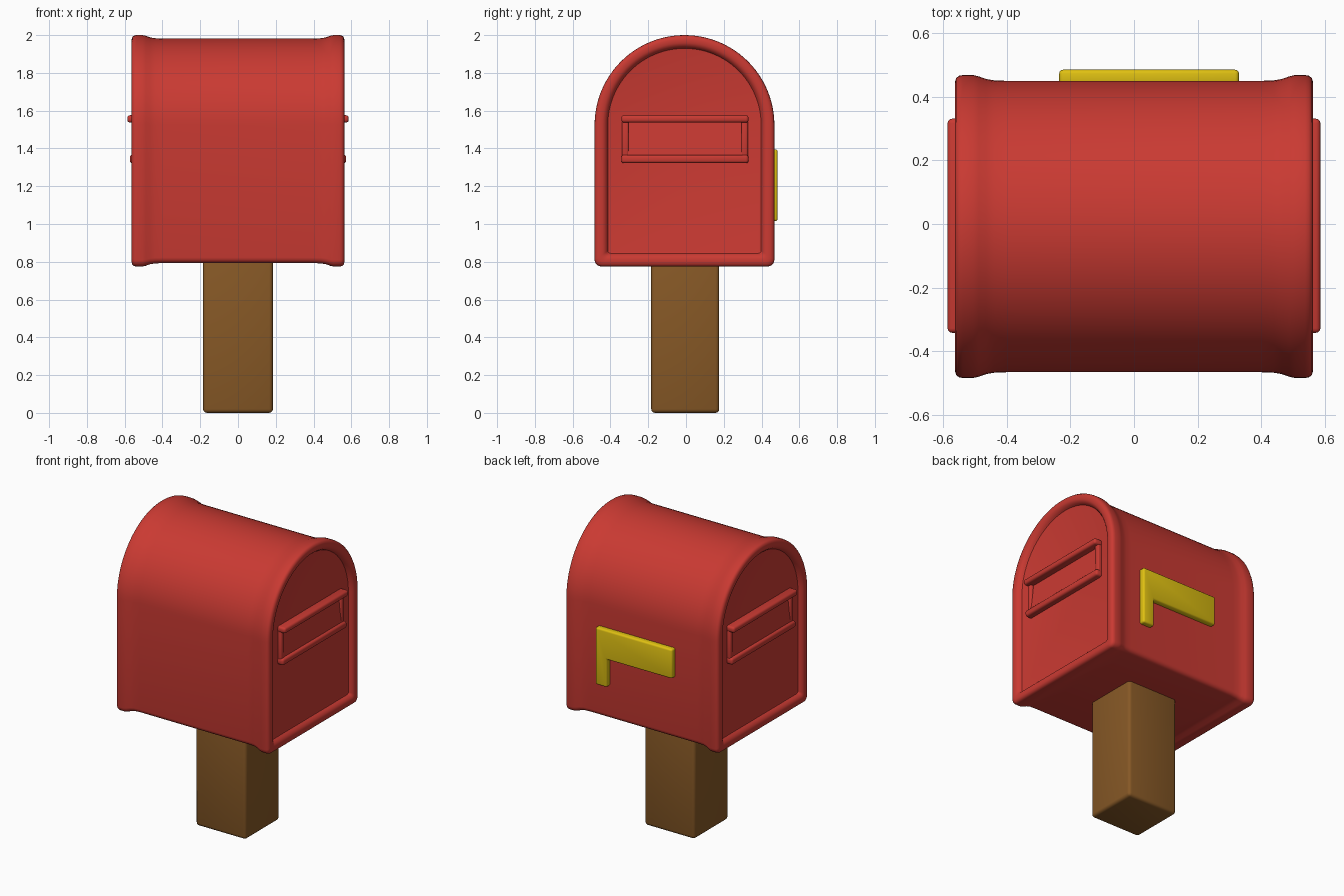
import bpy, bmesh, math
from mathutils import Vector

if "Cube" in bpy.data.objects:
    bpy.data.objects.remove(bpy.data.objects["Cube"])

CY = -0.008          # centre line of the box in y


def material(name, rgb):
    m = bpy.data.materials.new(name)
    m.diffuse_color = (*rgb, 1)
    m.use_nodes = True
    m.node_tree.nodes["Principled BSDF"].inputs["Base Color"].default_value = m.diffuse_color
    return m


RED = material("red paint", (0.59, 0.042, 0.032))
BROWN = material("brown wood", (0.24, 0.098, 0.019))
YELLOW = material("yellow paint", (0.74, 0.53, 0.006))


def finish(name, bm, mat, angle=40):
    bmesh.ops.recalc_face_normals(bm, faces=bm.faces[:])
    me = bpy.data.meshes.new(name)
    bm.to_mesh(me)
    bm.free()
    me.materials.append(mat)
    ob = bpy.data.objects.new(name, me)
    bpy.context.collection.objects.link(ob)
    bpy.ops.object.select_all(action='DESELECT')
    ob.select_set(True)
    bpy.context.view_layer.objects.active = ob
    bpy.ops.object.shade_smooth_by_angle(angle=math.radians(angle))
    return ob


def soften(bm, r):
    bmesh.ops.bevel(bm, geom=bm.edges[:], offset=r, segments=3,
                    profile=0.5, affect='EDGES', clamp_overlap=True)


def box(name, lo, hi, r, mat):
    bm = bmesh.new()
    bmesh.ops.create_cube(bm, size=1)
    for v in bm.verts:
        v.co = Vector([(a + b) / 2 + c * (b - a) for a, b, c in zip(lo, hi, v.co)])
    soften(bm, r)
    return finish(name, bm, mat)


def prism(name, pts, direction, r, mat):
    """Extrude a flat polygon along a direction and round its edges."""
    bm = bmesh.new()
    f = bm.faces.new([bm.verts.new(p) for p in pts])
    ext = bmesh.ops.extrude_face_region(bm, geom=[f])["geom"]
    for v in ext:
        if isinstance(v, bmesh.types.BMVert):
            v.co += Vector(direction)
    bmesh.ops.recalc_face_normals(bm, faces=bm.faces[:])
    if r:
        soften(bm, r)
    return finish(name, bm, mat)


def outline(d):
    """Arched box outline (y, z), shrunk inwards by d."""
    w, b, zc = 0.476 - d, 0.775 + d, 1.524
    r = max(0.035 - 0.3 * d, 0.008)
    pts = []
    for i in range(5):
        a = math.radians(-90 + 22.5 * i)
        pts.append((w - r + r * math.cos(a), b + r + r * math.sin(a)))
    for i in range(49):
        a = math.pi * i / 48
        pts.append((w * math.cos(a), zc + w * math.sin(a)))
    for i in range(5):
        a = math.radians(180 + 22.5 * i)
        pts.append((-w + r + r * math.cos(a), b + r + r * math.sin(a)))
    return pts


# Box: one lofted shell with raised rims and sunken end panels
half = [(0.532, 0.078), (0.534, 0.070), (0.546, 0.064), (0.557, 0.054),
        (0.562, 0.042), (0.563, 0.022), (0.559, 0.009), (0.550, 0.002),
        (0.538, 0.0), (0.505, 0.0), (0.488, 0.004), (0.465, 0.012),
        (0.440, 0.0165), (0.40, 0.018)]
rings = half + [(-x, d) for x, d in reversed(half)]
bm = bmesh.new()
loops = [[bm.verts.new((x, CY + y, z)) for y, z in outline(d)] for x, d in rings]
for a, b in zip(loops, loops[1:]):
    n = len(a)
    for i in range(n):
        j = (i + 1) % n
        bm.faces.new((a[i], a[j], b[j], b[i]))
bm.faces.new(loops[0])
bm.faces.new(loops[-1])
finish("mailbox_body", bm, RED)

# Post
box("post", (-0.185, -0.184, 0), (0.185, 0.176, 0.82), 0.02, BROWN)

# Letter slots on both ends: hood, sill, side bars and a tilted flap
for s, side in ((1, "right"), (-1, "left")):
    def bar(part, y0, y1, z0, z1, out, r):
        x0, x1 = sorted((s * 0.515, s * out))
        box(f"{side}_slot_{part}", (x0, y0, z0), (x1, y1, z1), r, RED)

    bar("hood", -0.342, 0.331, 1.537, 1.576, 0.586, 0.014)
    bar("sill", -0.342, 0.331, 1.322, 1.366, 0.573, 0.014)
    bar("front_bar", -0.338, -0.304, 1.34, 1.56, 0.556, 0.009)
    bar("back_bar", 0.293, 0.327, 1.34, 1.56, 0.556, 0.009)
    prism(f"{side}_slot_flap",
          [(s * 0.52, -0.31, 1.35), (s * 0.556, -0.31, 1.35),
           (s * 0.534, -0.31, 1.55), (s * 0.52, -0.31, 1.55)],
          (0, 0.61, 0), 0, RED)

# Flag on the back side: stem and banner in one L shape
prism("flag",
      [(x, 0.437, z) for x, z in ((-0.235, 1.395), (0.33, 1.395), (0.33, 1.015),
                                  (0.245, 1.015), (0.245, 1.20), (-0.235, 1.20))],
      (0, 0.048, 0), 0.012, YELLOW)
